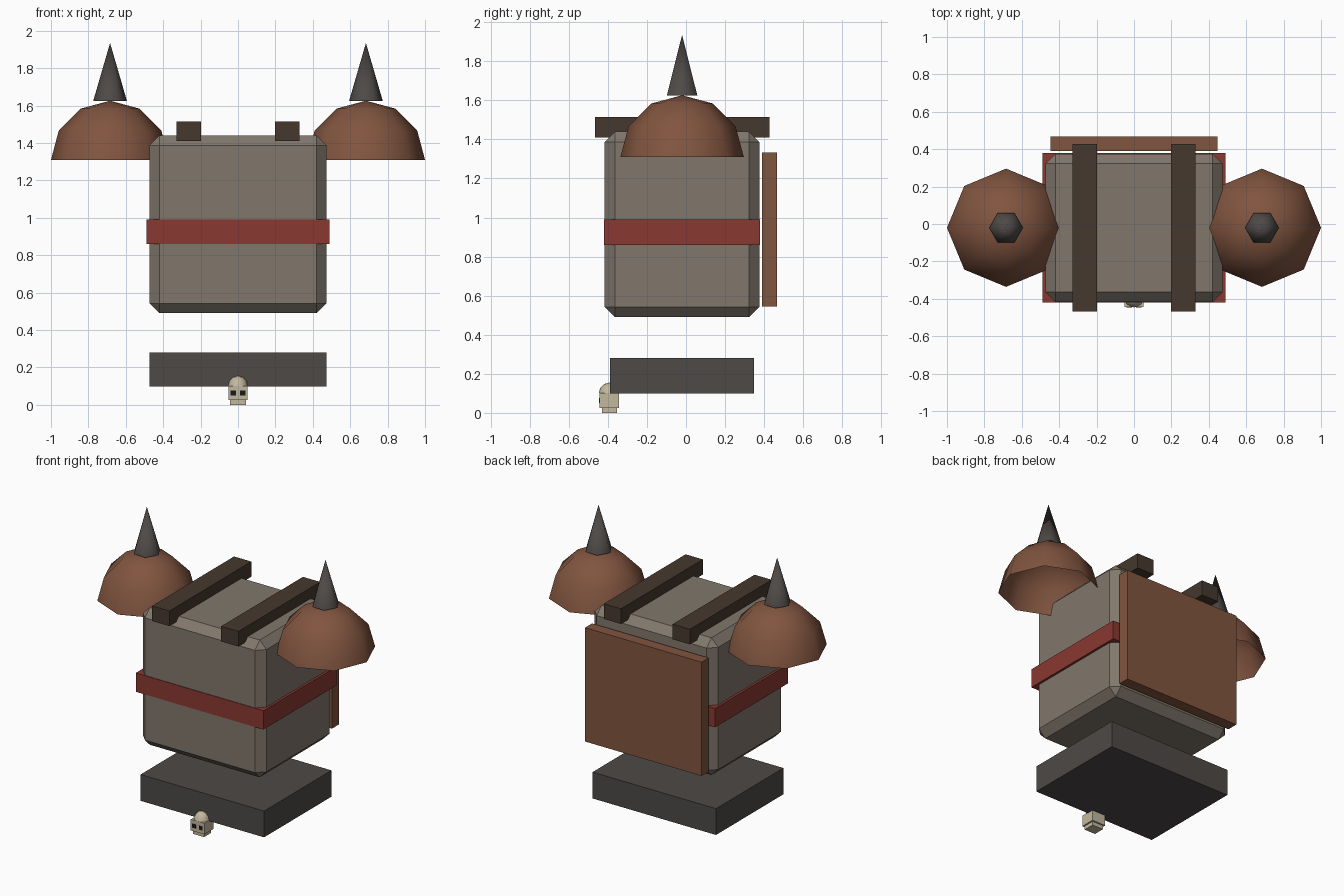
import bpy, bmesh
from math import radians

if "Cube" in bpy.data.objects:
    bpy.data.objects.remove(bpy.data.objects["Cube"])


def material(name, rgb):
    m = bpy.data.materials.new(name)
    m.diffuse_color = (*rgb, 1)
    m.use_nodes = True
    m.node_tree.nodes["Principled BSDF"].inputs["Base Color"].default_value = m.diffuse_color
    return m


STONE = material("stone", (0.22, 0.185, 0.15))
IRON = material("dark_iron", (0.075, 0.067, 0.063))
RED = material("red_band", (0.25, 0.04, 0.03))
LEATHER = material("leather", (0.22, 0.09, 0.05))
WOOD = material("dark_wood", (0.06, 0.04, 0.027))
BONE = material("bone", (0.55, 0.48, 0.34))
BLACK = material("black", (0.01, 0.01, 0.01))


def finish(name, bm, mat, smooth=None):
    me = bpy.data.meshes.new(name)
    bm.to_mesh(me)
    bm.free()
    ob = bpy.data.objects.new(name, me)
    bpy.context.collection.objects.link(ob)
    me.materials.append(mat)
    if smooth:
        bpy.ops.object.select_all(action='DESELECT')
        ob.select_set(True)
        bpy.context.view_layer.objects.active = ob
        bpy.ops.object.shade_smooth_by_angle(angle=radians(smooth))
    return ob


def box(name, lo, hi, mat, chamfer=0):
    bm = bmesh.new()
    bmesh.ops.create_cube(bm, size=1)
    for v in bm.verts:
        v.co = [(a + b) / 2 + c * (b - a) for a, b, c in zip(lo, hi, v.co)]
    if chamfer:
        bmesh.ops.bevel(bm, geom=bm.edges[:], offset=chamfer, segments=1,
                        affect='EDGES')
    return finish(name, bm, mat)


def dome(name, loc, r, mat):
    # upper half of a low-poly sphere, open underneath
    bm = bmesh.new()
    bmesh.ops.create_uvsphere(bm, u_segments=8, v_segments=6, radius=r)
    low = [v for v in bm.verts if v.co.z < -r * 0.1]
    bmesh.ops.delete(bm, geom=low, context='VERTS')
    bmesh.ops.translate(bm, verts=bm.verts, vec=loc)
    return finish(name, bm, mat, 60)


def spike(name, loc, r, h, mat):
    bm = bmesh.new()
    bmesh.ops.create_cone(bm, cap_ends=True, segments=6, radius1=r, radius2=0,
                          depth=h)
    # put two corners of the hexagon on the x axis
    if max(v.co.x for v in bm.verts) < r * 0.95:
        for v in bm.verts:
            v.co.x, v.co.y = v.co.y, -v.co.x
    bmesh.ops.translate(bm, verts=bm.verts, vec=(loc[0], loc[1], loc[2] + h / 2))
    return finish(name, bm, mat, 65)


# Torso, band and back panel
box("torso", (-0.473, -0.416, 0.49), (0.473, 0.375, 1.44), STONE, 0.052)
box("waist_band", (-0.489, -0.42, 0.86), (0.489, 0.379, 0.99), RED)
box("back_panel", (-0.446, 0.39, 0.545), (0.446, 0.467, 1.333), LEATHER)

# Lower block
box("hip_block", (-0.473, -0.39, 0.098), (0.473, 0.347, 0.28), IRON)

# Paired straps, shoulder domes and spikes
for s, side in ((-1, "left"), (1, "right")):
    c = s * 0.264
    box(side + "_strap", (c - 0.066, -0.467, 1.41), (c + 0.066, 0.428, 1.515), WOOD)
    dome(side + "_shoulder", (s * 0.684, -0.02, 1.31), 0.316, LEATHER)
    spike(side + "_spike", (s * 0.684, -0.02, 1.625), 0.09, 0.31, IRON)

# Small skull ornament
box("skull_face", (-0.052, -0.443, 0.026), (0.052, -0.343, 0.102), BONE)
box("skull_jaw", (-0.042, -0.431, 0), (0.042, -0.354, 0.026), BONE)
dome("skull_crown", (0, -0.393, 0.102), 0.053, BONE)
for s, side in ((-1, "left"), (1, "right")):
    c = s * 0.026
    box(side + "_eye_socket", (c - 0.014, -0.446, 0.05), (c + 0.014, -0.43, 0.076), BLACK)
